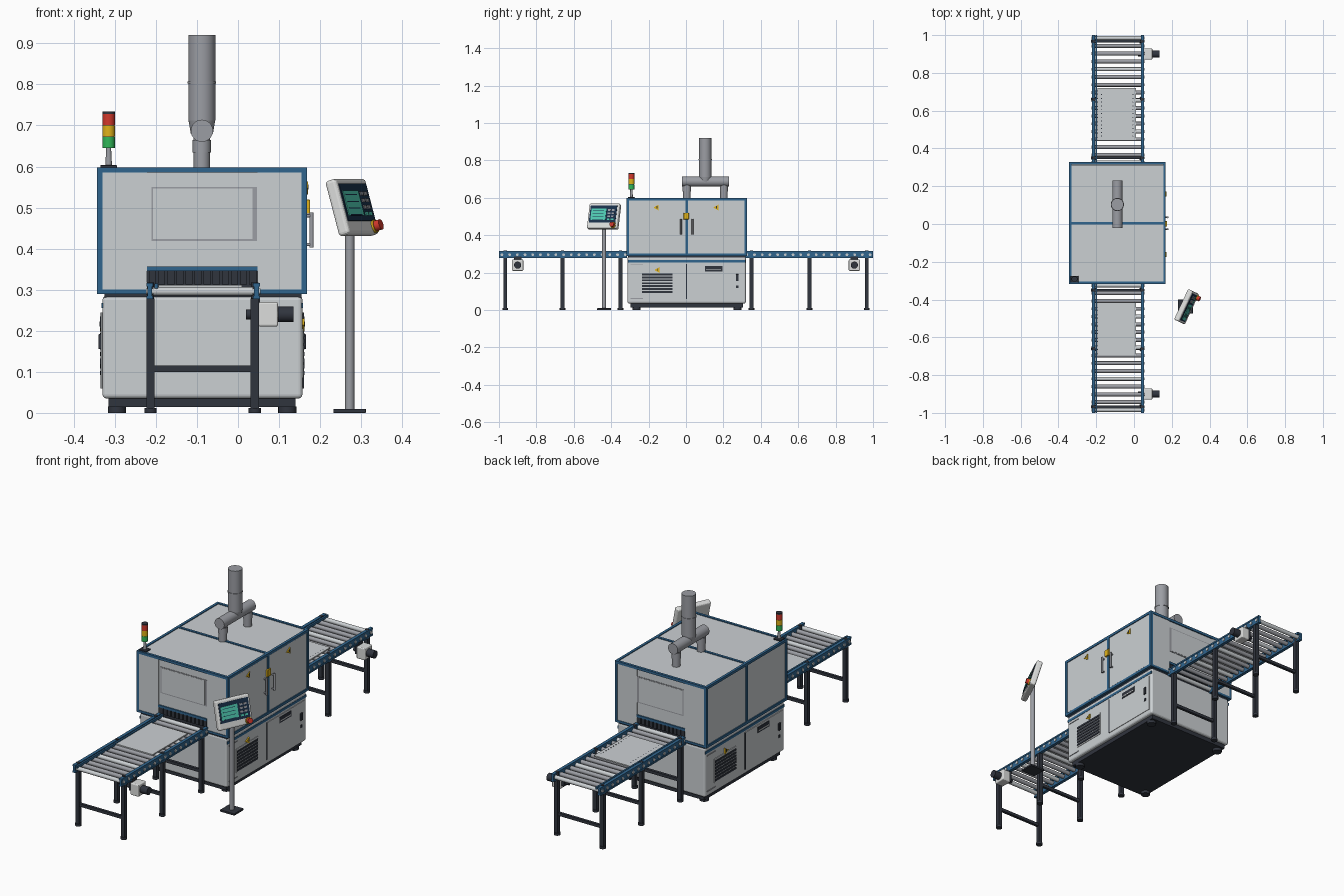
import bpy, bmesh
from math import radians, pi
from mathutils import Matrix, Vector

if "Cube" in bpy.data.objects:
    bpy.data.objects.remove(bpy.data.objects["Cube"])


def material(name, *rgb):
    m = bpy.data.materials.new(name)
    m.use_nodes = True
    m.diffuse_color = (*rgb, 1)
    m.node_tree.nodes["Principled BSDF"].inputs["Base Color"].default_value = (*rgb, 1)
    return m


PANEL = material("panel grey", .60, .63, .65)
WHITE = material("warm white", .72, .73, .72)
STEEL = material("steel grey", .33, .34, .37)
BLUE = material("frame blue", .03, .13, .27)
DARK = material("dark slate", .03, .035, .048)
NAVY = material("screen navy", .01, .03, .07)
YELLOW = material("safety yellow", .75, .45, .01)
RED = material("signal red", .65, .04, .025)
GREEN = material("signal green", .03, .48, .1)
TEAL = material("display teal", .08, .6, .45)


def finish(name, bm, mat):
    mesh = bpy.data.meshes.new(name)
    bm.to_mesh(mesh)
    bm.free()
    mesh.materials.append(mat)
    ob = bpy.data.objects.new(name, mesh)
    bpy.context.scene.collection.objects.link(ob)
    return ob


def box(name, x, y, z, mat, bevel=0, frame=None):
    """Box from three (min, max) ranges."""
    bm = bmesh.new()
    size = [b - a for a, b in (x, y, z)]
    mid = [(a + b) / 2 for a, b in (x, y, z)]
    bmesh.ops.create_cube(bm, size=1, matrix=Matrix.Translation(mid) @ Matrix.Diagonal((*size, 1)))
    if bevel:
        bmesh.ops.bevel(bm, geom=bm.edges[:], offset=bevel, segments=3, profile=.5, affect='EDGES')
    if frame:
        bm.transform(frame)
    return finish(name, bm, mat)


def rod(name, a, b, r, mat, r2=None, sides=24, frame=None):
    """Cylinder or cone from point a to point b with smooth sides."""
    a, b = Vector(a), Vector(b)
    axis = b - a
    bm = bmesh.new()
    turn = axis.to_track_quat('Z', 'Y').to_matrix().to_4x4()
    bmesh.ops.create_cone(bm, cap_ends=True, segments=sides, radius1=r,
                          radius2=r if r2 is None else r2, depth=axis.length,
                          matrix=Matrix.Translation((a + b) / 2) @ turn)
    for f in bm.faces:
        f.smooth = len(f.verts) == 4
    if frame:
        bm.transform(frame)
    return finish(name, bm, mat)


def warning(x, y, z, s):
    """Yellow triangle plate with a dark mark, facing s along x."""
    bm = bmesh.new()
    bmesh.ops.create_cone(bm, cap_ends=True, segments=3, radius1=.018, radius2=.018, depth=.006,
                          matrix=Matrix.Translation((x, y, z)) @ Matrix.Rotation(pi / 2, 4, 'Y')
                          @ Matrix.Rotation(pi, 4, 'Z'))
    finish("warning_sign", bm, YELLOW)
    box("warning_mark", sorted((x, x + s * .004)), (y - .0025, y + .0025), (z - .004, z + .008), DARK)


# Base cabinet, plinth and feet
CX, CY = -.087, .004
box("base_cabinet", (-.33, .157), (-.313, .32), (.035, .285), PANEL, .01)
box("plinth", (-.315, .14), (-.297, .305), (.014, .036), DARK)
box("base_gap", (-.325, .155), (-.31, .317), (.28, .298), DARK)
for x in (-.295, .12):
    for y in (-.265, .275):
        rod("levelling_foot", (x, y, 0), (x, y, .016), .022, DARK)

# Base side details, repeated with a half turn on the far side
for s in (1, -1):
    face = CX + s * .2435

    def xs(depth):
        return sorted((face - s * .002, face + s * depth))

    def ys(a, b):
        return sorted((CY + s * a, CY + s * b))

    box("base_stripe", xs(.002), ys(-.314, .314), (.255, .268), BLUE)
    box("service_door", xs(.003), ys(.002, .3), (.06, .245), PANEL)
    box("door_seam", xs(.004), ys(-.003, .002), (.06, .245), DARK)
    box("vent_plate", xs(.003), ys(-.245, -.07), (.085, .205), PANEL)
    for i in range(7):
        z = .092 + i * .0155
        box("vent_slat", xs(.006), ys(-.24, -.075), (z, z + .01), DARK)
    box("name_plate", xs(.005), ys(.097, .19), (.206, .235), DARK)
    box("name_plate_face", xs(.006), ys(.103, .184), (.213, .218), WHITE)
    box("door_latch", xs(.009), ys(.262, .278), (.155, .192), DARK, .002)
    box("door_lock", xs(.006), ys(.264, .276), (.118, .132), DARK)
    box("trim_line", xs(.003), ys(-.3, -.235), (.24, .244), STEEL)
    box("trim_line", xs(.003), ys(-.3, -.235), (.06, .064), STEEL)
    warning(face + s * .003, CY - s * .155, .214, s)

# Hood body and its blue frame
X0, X1, Y0, Y1, Z0, Z1 = -.343, .168, -.318, .327, .29, .598
box("hood_core", (X0 + .005, X1 - .005), (Y0 + .014, Y1 - .014), (.297, Z1 - .004), PANEL)
T = .013
for x in (X0, X1 - T):
    for z in (Z0, Z1 - T):
        box("frame_rail", (x, x + T), (Y0, Y1), (z, z + T), BLUE)
    for y in (Y0, CY - T / 2, Y1 - T):
        box("frame_post", (x, x + T), (y, y + T), (Z0, Z1), BLUE)
for y in (Y0, CY - T / 2, Y1 - T):
    box("frame_cross", (X0, X1), (y, y + T), (Z1 - T, Z1), BLUE)

# Both hood ends: side panels, hatch with window, curtain and tunnel
for s, end in ((-1, Y0), (1, Y1)):
    def depth(a, b):
        return sorted((end - s * a, end - s * b))

    for a, b in ((X0 + T, -.222), (.047, X1 - T)):
        box("end_panel", (a, b), depth(.003, .016), (.301, Z1 - T), PANEL)
        box("end_sill", (a, b), depth(0, .016), (Z0, .301), BLUE)
    box("hatch_panel", (-.222, .047), depth(.006, .016), (.355, Z1 - T), PANEL)
    box("window_border", (-.211, .046), depth(.004, .007), (.418, .55), STEEL)
    box("window_pane", (-.207, .035), depth(.003, .007), (.423, .546), PANEL)
    box("tunnel_opening", (-.222, .047), depth(.012, .016), (.296, .35), DARK)
    box("tunnel_header", (-.222, .047), depth(0, .014), (.345, .357), BLUE)
    for i in range(12):
        x = -.217 + i * .0222
        box("curtain_strip", (x, x + .0175), depth(.004, .008), (.313, .346), DARK)

# Hood doors on the left side with handles, lock and signs
for s in (-1, 1):
    box("hood_door", (X1 - .006, X1 - .002), sorted((CY + s * .009, CY + s * .306)), (.305, .583), PANEL)
    y = CY + s * .031
    rod("door_handle", (.179, y, .403), (.179, y, .488), .005, STEEL, sides=12)
    for z in (.41, .48):
        rod("handle_mount", (X1 - .006, y, z), (.179, y, z), .004, STEEL, sides=12)
    warning(X1, CY + s * .16, .548, 1)
box("door_interlock", (.16, .175), (-.013, .015), (.485, .52), YELLOW, .002)

# Exhaust ducting
DX, DY = -.088, .103
for y in (.005, .203):
    rod("duct_riser", (DX, y, .59), (DX, y, .688), .020, STEEL)
    rod("duct_collar", (DX, y, .634), (DX, y, .664), .0225, STEEL)
rod("duct_manifold", (DX, -.022, .687), (DX, .23, .687), .027, STEEL, sides=32)
rod("stack_cone", (DX, DY, .68), (DX, DY, .715), .027, STEEL, .033, 32)
rod("stack", (DX, DY, .712), (DX, DY, .92), .033, STEEL, sides=32)
rod("stack_band", (DX, DY, .802), (DX, DY, .807), .035, STEEL, sides=32)

# Signal tower
bx, by = -.315, -.292
box("tower_base", (bx - .02, bx + .02), (by - .018, by + .018), (.597, .604), DARK, .002)
rod("tower_stem", (bx, by, .604), (bx, by, .645), .008, STEEL, .006, 16)
for i, m in enumerate((GREEN, YELLOW, RED)):
    z = .645 + i * .028
    rod("tower_lamp", (bx, by, z), (bx, by, z + .027), .0155, m)
    rod("tower_ring", (bx, by, z + .026), (bx, by, z + .029), .0145, DARK)
rod("tower_cap", (bx, by, .728), (bx, by, .734), .0155, DARK)

# Conveyors at both ends
for s in (-1, 1):
    def span(a, b):
        return sorted((s * a, s * b))

    for x, o in ((-.215, -1), (.045, 1)):
        box("conveyor_rail", (x - .006, x + .006), span(.315, 1), (.277, .315), BLUE)
        for z in (.277, .308):
            box("rail_lip", (x - .008, x + .008), span(.315, 1), (z, z + .008), BLUE)
    box("side_guide", (-.203, -.195), span(.315, 1), (.303, .315), BLUE)
    for i in range(17):
        y = s * (.325 + i * .0412)
        rod("roller", (-.207, y, .296), (.037, y, .296), .0105, STEEL if i % 4 else PANEL, sides=16)
        rod("roller_axle", (-.2245, y, .296), (.0545, y, .296), .0075, PANEL, sides=12)
    for y in (.35, .66, .967):
        y *= s
        for x in (-.213, .041):
            box("conveyor_leg", (x - .01, x + .01), (y - .01, y + .01), (.006, .278), DARK)
            rod("leg_foot", (x, y, 0), (x, y, .012), .015, DARK, sides=16)
            rod("leg_bolt", (x, y, .27), (x, y, .318), .009, DARK, sides=12)
        box("leg_brace", (-.21, .04), (y - .007, y + .007), (.1, .115), DARK)
    # Drive motor
    y = s * .9
    box("gearbox", (.05, .097), (y - .03, y + .03), (.21, .27), WHITE, .005)
    rod("motor", (.095, y, .24), (.135, y, .24), .019, DARK)
    rod("motor_shaft", (.02, y, .24), (.06, y, .24), .012, DARK)
    box("motor_mount", (.036, .054), (y - .02, y + .02), (.225, .285), DARK)

# Work pieces riding on the rollers
box("board_in", (-.193, .01), (-.695, -.415), (.306, .312), PANEL)
box("board_out", (-.193, .01), (.445, .72), (.306, .312), PANEL)
for x in (-.172, -.006):
    for i in range(12):
        y = .465 + i * .02
        rod("board_hole", (x, y, .31), (x, y, .3125), .003, DARK, sides=8)

# Control stand with tilted operator panel
px, py = .272, -.438
box("stand_plate", (px - .04, px + .04), (py - .037, py + .037), (0, .01), DARK, .002)
rod("stand_pole", (px, py, .01), (px, py, .49), .0115, STEEL)
head = (Matrix.Translation((.278, -.438, .5)) @ Matrix.Rotation(radians(65), 4, 'Z')
        @ Matrix.Rotation(radians(-16), 4, 'X'))
box("panel_housing", (-.089, .089), (-.015, .015), (-.07, .07), WHITE, .008, head)
box("panel_face", (-.078, .078), (-.017, -.012), (-.038, .056), NAVY, 0, head)
box("display", (-.07, .018), (-.019, -.014), (-.025, .038), TEAL, 0, head)
for i in range(4):
    z = -.025 + i * .017
    box("display_line", (-.06, .005), (-.0195, -.018), (z, z + .0025), NAVY, 0, head)
    for x in (.028, .05):
        box("panel_key", (x, x + .016), (-.019, -.014), (z, z + .009), STEEL if i else TEAL, 0, head)
rod("stop_collar", (.066, -.012, -.052), (.066, -.02, -.052), .016, YELLOW, frame=head)
rod("stop_button", (.066, -.018, -.052), (.066, -.034, -.052), .013, RED, frame=head)
